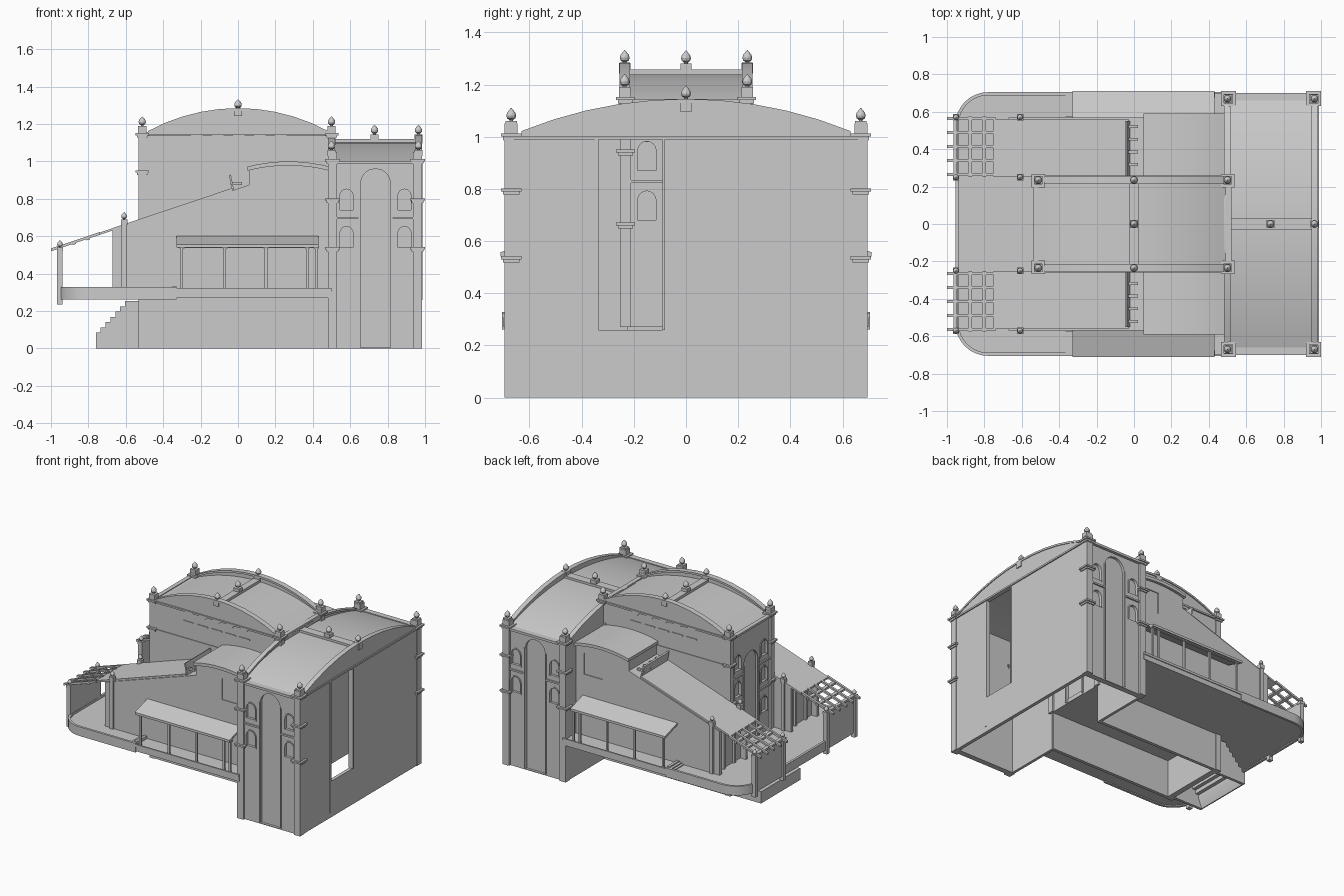
import bpy, bmesh, math

if "Cube" in bpy.data.objects:
    bpy.data.objects.remove(bpy.data.objects["Cube"])

# ---------- helpers ----------
def finish(name, bm):
    bmesh.ops.recalc_face_normals(bm, faces=bm.faces)
    me = bpy.data.meshes.new(name)
    bm.to_mesh(me)
    bm.free()
    ob = bpy.data.objects.new(name, me)
    bpy.context.collection.objects.link(ob)
    return ob

def add_prism(bm, pts, axis, a, b):
    put = {'x': lambda p, t: (t, p[0], p[1]), 'y': lambda p, t: (p[0], t, p[1]),
           'z': lambda p, t: (p[0], p[1], t)}[axis]
    lo = [bm.verts.new(put(p, a)) for p in pts]
    hi = [bm.verts.new(put(p, b)) for p in pts]
    bm.faces.new(lo)
    bm.faces.new(hi[::-1])
    for i in range(len(pts)):
        j = (i + 1) % len(pts)
        bm.faces.new((lo[i], lo[j], hi[j], hi[i]))

def prism(name, pts, axis, a, b):
    bm = bmesh.new()
    add_prism(bm, pts, axis, a, b)
    return finish(name, bm)

def boxes(name, *bs):
    bm = bmesh.new()
    for x0, x1, y0, y1, z0, z1 in bs:
        add_prism(bm, [(x0, y0), (x1, y0), (x1, y1), (x0, y1)], 'z', z0, z1)
    return finish(name, bm)

def cut(ob, shapes, axis, a, b):
    bm = bmesh.new()
    for s in shapes:
        add_prism(bm, s, axis, a, b)
    cutter = finish("cutter", bm)
    cutter.hide_render = True
    m = ob.modifiers.new("cut", 'BOOLEAN')
    m.object, m.operation, m.solver = cutter, 'DIFFERENCE', 'EXACT'
    dg = bpy.context.evaluated_depsgraph_get()
    me = bpy.data.meshes.new_from_object(ob.evaluated_get(dg))
    ob.modifiers.clear()
    ob.data = me
    bpy.data.objects.remove(cutter)

def arc(c, w, z0, z1, n=10):
    h = z1 - z0
    r = (w * w + h * h) / (2 * h)
    t = math.asin(w / r)
    return [(c + r * math.sin(t - 2 * t * i / n), z1 - r + r * math.cos(t - 2 * t * i / n)) for i in range(n + 1)]

def arched(c, w, z0, z1):
    return [(c - w, z0), (c + w, z0)] + arc(c, w, z1 - w, z1 - 0.001, 8)

def rect(a, b, z0, z1):
    return [(a, z0), (b, z0), (b, z1), (a, z1)]

def band(outer, t):
    return outer + [(p[0], p[1] - t) for p in reversed(outer)]

def ring(outer, inner):
    return outer[1:] + outer[:1] + inner[:1] + inner[:0:-1]

def finial(x, y, z, base=0.03, r=0.022):
    # square pedestal with a turned bud on top
    bm = bmesh.new()
    w = r
    add_prism(bm, [(x-w, y-w), (x+w, y-w), (x+w, y+w), (x-w, y+w)], 'z', z - base, z)
    prof = [(.4, 0), (.4, .2), (.85, .5), (1, .95), (.85, 1.45), (.4, 1.95), (.05, 2.3)]
    rows = [[bm.verts.new((x + r*.9*p*math.cos(i*math.pi/5), y + r*.9*p*math.sin(i*math.pi/5), z + q*r))
             for i in range(10)] for p, q in prof]
    for a, b in zip(rows, rows[1:]):
        for i in range(10):
            bm.faces.new((a[i], a[(i+1) % 10], b[(i+1) % 10], b[i]))
    bm.faces.new(rows[-1])
    finish("finial", bm)

def pilaster(x, y, w, z0, z1, bands):
    bs = [(x-w, x+w, y-w, y+w, z0, z1)]
    for z in bands:
        for g, dz in ((.007, -.012), (.015, 0)):
            bs.append((x-w-g, x+w+g, y-w-g, y+w+g, z+dz, z+dz+.012))
    boxes("corner_pilaster", *bs)

def facade(name, axis, plane, sgn, c, half, offs, ww, rows, z_niche, niche, top, bottom=0):
    # wall with tall arched niche, framed arched windows and ledges
    a, b = sorted((plane, plane - sgn * .04))
    wall = prism(name, rect(c-half, c+half, bottom, top), axis, a, b)
    wins = [(c + o, z) for o in (-offs, offs) for z in rows]
    ca, cb = sorted((plane + sgn * .02, plane - sgn * .018))
    cut(wall, [arched(c, niche, bottom + .005, z_niche)] + [arched(x, ww, z, z+.115) for x, z in wins], axis, ca, cb)
    bm = bmesh.new()
    for x, z in wins:
        add_prism(bm, ring(arched(x, ww+.007, z-.007, z+.122), arched(x, ww-.002, z+.002, z+.113)),
                  axis, *sorted((plane - sgn*.012, plane + sgn*.005)))
    for z in rows[1:]:
        for l, r in ((c-half, c-niche-.004), (c+niche+.004, c+half)):
            add_prism(bm, rect(l, r, z-.048, z-.036), axis, *sorted((plane, plane + sgn*.01)))
    for s in (-1, 1):
        x = c + s * (niche + .006)
        add_prism(bm, rect(x-.005, x+.005, bottom + .01, z_niche-niche), axis, *sorted((plane, plane + sgn*.006)))
    finish(name + "_trim", bm)

# ---------- cross hall (right block) ----------
gable = [(-.68, 0), (.68, 0), (.68, 1.0), (.64, 1.01)] + arc(0, .62, 1.02, 1.14) + [(-.64, 1.01), (-.68, 1.0)]
end_wall = prism("end_wall", gable, 'x', .955, .98)
cut(end_wall, [rect(-.335, -.09, .26, .99)], 'x', .9, 1.05)
inner_wall = prism("hall_inner_wall", gable, 'x', .485, .505)
cut(inner_wall, [rect(-.235, .235, -.1, .98)], 'x', .4, .6)
boxes("opening_jamb", (.95, .984, -.35, -.335, .04, .99), (.95, .986, -.09, -.08, .26, .99))
prism("hall_roof", band(arc(0, .68, .99, 1.105, 16), .02), 'x', .5, .97)
prism("hall_gable_cap_outer", band(arc(0, .63, 1.022, 1.145), .014), 'x', .95, .985)
prism("hall_gable_cap_inner", band(arc(0, .63, 1.022, 1.145), .014), 'x', .482, .515)
boxes("hall_ridge", (.5, .97, -.03, .03, 1.08, 1.12))
boxes("hall_end_cornice", (.98, .988, -.69, .69, .99, 1.002))
facade("hall_inside_front", 'x', .51, 1, 0, .25, .15, .037, (.68, .87), .96, .08, .99, .27)
for x in (.73, .965):
    finial(x, 0, 1.145, .05)
for s in (-1, 1):
    facade("hall_facade", 'y', s*.68, s, .735, .235, .155, .037, (.54, .74), .962, .08, .99)
    boxes("hall_cornice", (.48, .99, *sorted((s*.66, s*.7)), .985, 1.002))
    pilaster(.505, s*.67, .025, 0, 1.05, (.53, .79, 1.0))
    pilaster(.96, s*.67, .025, 0, 1.05, (.53, .79, 1.0))
    for x in (.5, .965):
        finial(x, s*.67, 1.06, .03)

# ---------- central hall ----------
side = [(-.52, 0), (.5, 0), (.5, 1.14), (.48, 1.155)] + arc(0, .47, 1.16, 1.28) + [(-.49, 1.155), (-.52, 1.14)]
prism("central_roof", band(arc(0, .515, 1.125, 1.24, 16), .02), 'y', -.24, .24)
facade("entrance_facade", 'x', -.52, -1, 0, .245, .15, .037, (.46, .68, .87), .96, .08, 1.14)
boxes("central_ridge", (-.025, .025, -.24, .24, 1.22, 1.258))
boxes("central_eaves", (-.54, -.51, -.25, .25, 1.13, 1.145), (.49, .52, -.25, .25, 1.13, 1.145))
finial(0, 0, 1.28, .05)
for s in (-1, 1):
    prism("central_side_wall", side, 'y', *sorted((s*.225, s*.248)))
    prism("central_gable_cap", band(arc(0, .48, 1.163, 1.285), .014), 'y', *sorted((s*.215, s*.255)))
    boxes("central_cornice", (-.54, .5, *sorted((s*.245, s*.258)), 1.135, 1.147),
          (-.53, .5, *sorted((s*.245, s*.253)), .935, .943))
    for x in (-.512, .5):
        pilaster(x, s*.232, .021, 0 if x < 0 else .27, 1.17, (.66, .94, 1.14))
        finial(x, s*.235, 1.19, .04)
    finial(0, s*.235, 1.282, .04)
    # high vents with small hoods
    for i in range(5):
        x = -.22 + i * .112
        prism("vent_hood", [(x-.034, 1.14), (x+.034, 1.14), (x+.018, 1.118), (x-.018, 1.118)],
              'y', *sorted((s*.24, s*.254)))
        boxes("vent_sill", (x-.042, x+.042, *sorted((s*.24, s*.253)), 1.06, 1.068))

# ---------- platform and stairs ----------
def deck_outline(x0, w, r):
    pts = [(-.33, -w), (-.33, w)]
    pts += [(x0+r-r*math.sin(t*math.pi/16), w-r+r*math.cos(t*math.pi/16)) for t in range(9)]
    pts += [(x0+r-r*math.cos(t*math.pi/16), -w+r-r*math.sin(t*math.pi/16)) for t in range(9)]
    return pts
boxes("main_deck", (-.34, .5, -.7, .7, .27, .312))
prism("porch_deck", deck_outline(-.95, .7, .17), 'z', .27, .312)
rim_o, rim_i = deck_outline(-.955, .705, .175), deck_outline(-.938, .688, .158)
prism("porch_rim", ring(rim_o, rim_i), 'z', .262, .328)
top_line, under = [(-.76, 0)], []
for i in range(7):
    x, z = -.76 + i * .026, .085 + i * .028
    top_line += [(x, z), (x + .026, z)]
    under += [(x + .008, z - .02 if i else 0), (x + .034, z - .02)]
prism("entrance_stair", top_line + [(-.53, .255)] + under[::-1], 'y', -.21, .21)
for s in (-1, 1):
    prism("stair_side_wall", top_line + [(-.52, .255), (-.52, 0)], 'y', *sorted((s*.205, s*.225)))

# ---------- side wings, awnings and pergolas ----------
slope = lambda x: .52 + (x + 1) * .335
for s in (-1, 1):
    Y = lambda a, b: sorted((s*a, s*b))
    top = arc(.28, .215, .965, .99, 8)
    wall = [(-.67, .3), (.49, .3)] + top + [(.065, slope(.065)), (-.67, slope(-.67))]
    w = prism("wing_wall", wall, 'y', *Y(.545, .57))
    cut(w, [rect(.27, .42, .755, .91)], 'y', *Y(.564, .6))
    prism("wing_inner_wall", [(-.67, .3), (-.53, .3), (-.53, slope(-.53)), (-.67, slope(-.67))], 'y', *Y(.25, .27))
    boxes("wing_end_wall", (-.625, -.605, *Y(.26, .56), .3, slope(-.62)),
          (-.64, -.6, *Y(.34, .36), .31, .62), (-.64, -.6, *Y(.46, .48), .31, .62))
    prism("wing_roof", [(-.75, slope(-.75)), (-.03, slope(-.03)), (-.03, slope(-.03)+.013), (-.75, slope(-.75)+.013)],
          'y', *Y(.25, .562))
    prism("wing_gap_roof", [(-.04, slope(-.04)-.012), (.07, slope(.07)-.012), (.07, slope(.07)), (-.04, slope(-.04))],
          'y', *Y(.25, .56))
    boxes("wing_upper_wall", (.06, .08, *Y(.25, .57), .85, .97))
    prism("wing_upper_roof", band(arc(.27, .22, .972, 1.0, 10), .022), 'y', *Y(.25, .59))
    # louvre upstand with brackets
    prism("louvre_board", [(-.03, .84), (-.048, .925), (-.038, .93), (-.02, .84)], 'y', *Y(.26, .55))
    boxes("louvre_brackets", *[(-.04, .022, *Y(.31+i*.068, .325+i*.068), .875, .89) for i in range(4)])
    # awning
    prism("awning", [(s*.565, .603), (s*.712, .557), (s*.712, .54), (s*.565, .588)], 'x', -.33, .43)
    posts = [-.3, -.07, .15, .37, .42]
    boxes("awning_posts", *[(x-.007, x+.007, *Y(.682, .696), .31, .55) for x in posts],
          *[(x-.013, x+.013, *Y(.677, .702), .535, .546) for x in posts],
          (-.32, .43, *Y(.68, .698), .538, .55), (-.33, .5, *Y(.695, .706), .305, .322))
    boxes("porch_steps", *[(-.385+i*.018, -.33, *Y(.575, .69), .31, .318+i*.008) for i in range(3)])
    # pergola
    boxes("pergola_end_wall", (-.955, -.94, *Y(.25, .57), .27, .53))
    bm = bmesh.new()
    for i in range(5):
        y = s * (.265 + i * .075)
        add_prism(bm, [(-1.0, slope(-1.0)), (-.74, slope(-.74)), (-.74, slope(-.74)+.015), (-1.0, slope(-1.0)+.015)],
                  'y', y-.008, y+.008)
    for x in (-.955, -.875, -.8):
        z = slope(x)
        add_prism(bm, [(x-.009, z-.009), (x+.009, z-.003), (x+.009, z+.012), (x-.009, z+.006)], 'y', *Y(.25, .575))
    finish("pergola_slats", bm)
    for y in (.25, .57):
        boxes("pergola_post", (-.967, -.937, s*y-.015, s*y+.015, .235, .535))
        finial(-.952, s*y, .54, .02, .017)
        boxes("wing_post", (-.622, -.596, s*y-.013, s*y+.013, .3, .68))
        finial(-.609, s*y, .69, .03, .017)

# smooth the curved surfaces, keep edges crisp
for ob in bpy.context.scene.objects:
    ob.select_set(True)
    bpy.context.view_layer.objects.active = ob
bpy.ops.object.shade_smooth_by_angle(angle=math.radians(30))
